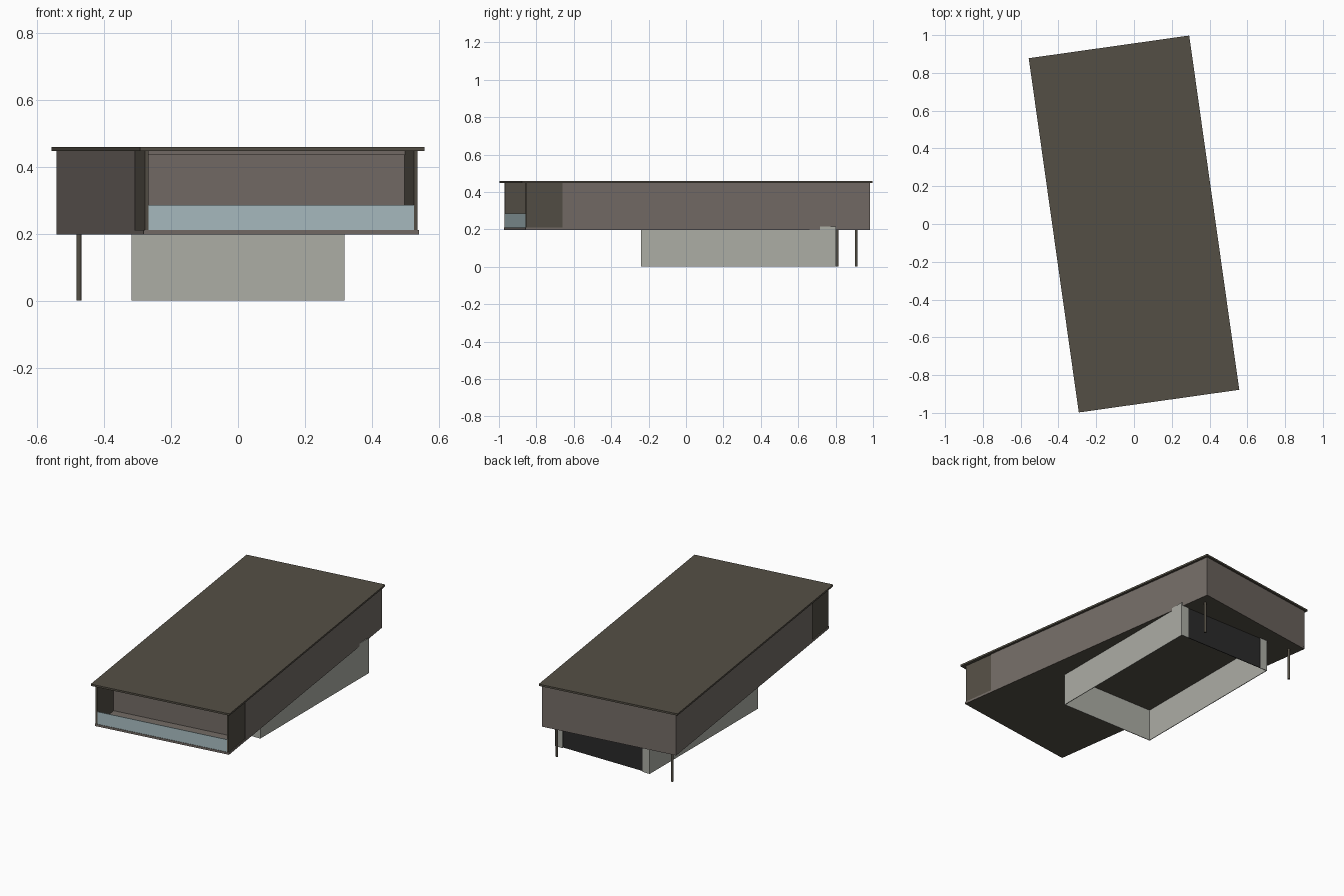
import bpy
import bmesh
import math
from mathutils import Matrix, Vector

if "Cube" in bpy.data.objects:
    bpy.data.objects.remove(bpy.data.objects["Cube"], do_unlink=True)

TURN = math.radians(8.04)  # upper storey is turned against the base


def make_material(name, rgb):
    """Flat colour from 0-255 display values."""
    linear = [((c / 255 + 0.055) / 1.055) ** 2.4 for c in rgb] + [1.0]
    mat = bpy.data.materials.new(name)
    mat.use_nodes = True
    mat.diffuse_color = linear
    bsdf = next(n for n in mat.node_tree.nodes if n.type == "BSDF_PRINCIPLED")
    bsdf.inputs["Base Color"].default_value = linear
    bsdf.inputs["Roughness"].default_value = 0.8
    return mat


taupe = make_material("taupe cladding", (116, 108, 102))
olive = make_material("dark olive", (84, 79, 69))
concrete = make_material("concrete", (172, 173, 165))
charcoal = make_material("charcoal door", (42, 42, 42))
glass = make_material("pale blue glass", (170, 190, 194))


def finish(name, bm, mats, turn):
    mesh = bpy.data.meshes.new(name)
    bm.to_mesh(mesh)
    bm.free()
    for mat in mats:
        mesh.materials.append(mat)
    obj = bpy.data.objects.new(name, mesh)
    obj.rotation_euler.z = turn
    bpy.context.scene.collection.objects.link(obj)
    return obj


def box(name, x, y, z, *mats, turn=TURN):
    """Box from (min, max) ranges; a second material goes on the underside."""
    bm = bmesh.new()
    lo, hi = (Vector(p) for p in zip(x, y, z))
    place = Matrix.Translation((lo + hi) / 2) @ Matrix.Diagonal((*(hi - lo), 1))
    bmesh.ops.create_cube(bm, size=1, matrix=place)
    bm.normal_update()
    for face in bm.faces:
        if len(mats) > 1 and face.normal.z < -0.5:
            face.material_index = 1
    return finish(name, bm, mats, turn)


# Upper storey
W, FRONT, RECESS, BACK = 0.415, -0.925, -0.725, 0.935
SLAB, FLOOR, EAVE, TOP = 0.197, 0.21, 0.447, 0.458
box("floor_slab", (-W, W), (FRONT, BACK), (SLAB, FLOOR), taupe, olive)
box("house_body", (-W, W), (RECESS, BACK), (FLOOR, EAVE), taupe)
box("roof", (-0.429, 0.429), (-0.947, 0.947), (EAVE, TOP), olive)

# Balcony side walls, lintel and glass railing
for side, name in ((-1, "right"), (1, "left")):
    xs = sorted((side * 0.4, side * 0.411))
    box(name + "_balcony_wall", xs, (FRONT + 0.003, RECESS), (FLOOR, EAVE), olive)
box("balcony_lintel", (-0.4, 0.4), (RECESS - 0.01, RECESS), (0.435, EAVE), taupe)
box("balcony_glass", (-0.4, 0.4), (FRONT + 0.003, FRONT + 0.008), (FLOOR, 0.285), glass)

# Rear posts
for side, name in ((-1, "right"), (1, "left")):
    bm = bmesh.new()
    bmesh.ops.create_cone(bm, cap_ends=True, segments=16, radius1=0.007,
                          radius2=0.007, depth=SLAB,
                          matrix=Matrix.Translation((side * 0.357, 0.868, SLAB / 2)))
    post = finish(name + "_rear_post", bm, [olive], TURN)
    for poly in post.data.polygons:
        poly.use_smooth = abs(poly.normal.z) < 0.5

# Concrete base: thin walls, open underneath, closed by a wide door at the back
X, Y0, Y1, T, H = 0.318, -0.24, 0.803, 0.004, 0.214
box("base_front_wall", (-X, X), (Y0, Y0 + T), (0, H), concrete, turn=0)
for side, name in ((-1, "right"), (1, "left")):
    wall = sorted((side * (X - T), side * X))
    pier = sorted((side * (X - 0.05), side * (X - T)))
    box(name + "_base_wall", wall, (Y0 + T, Y1), (0, H), concrete, turn=0)
    box(name + "_door_pier", pier, (Y1 - T, Y1), (0, SLAB), concrete, turn=0)
box("garage_door", (0.05 - X, X - 0.05), (Y1 - 0.008, Y1 - T), (0.003, SLAB),
    charcoal, turn=0)
